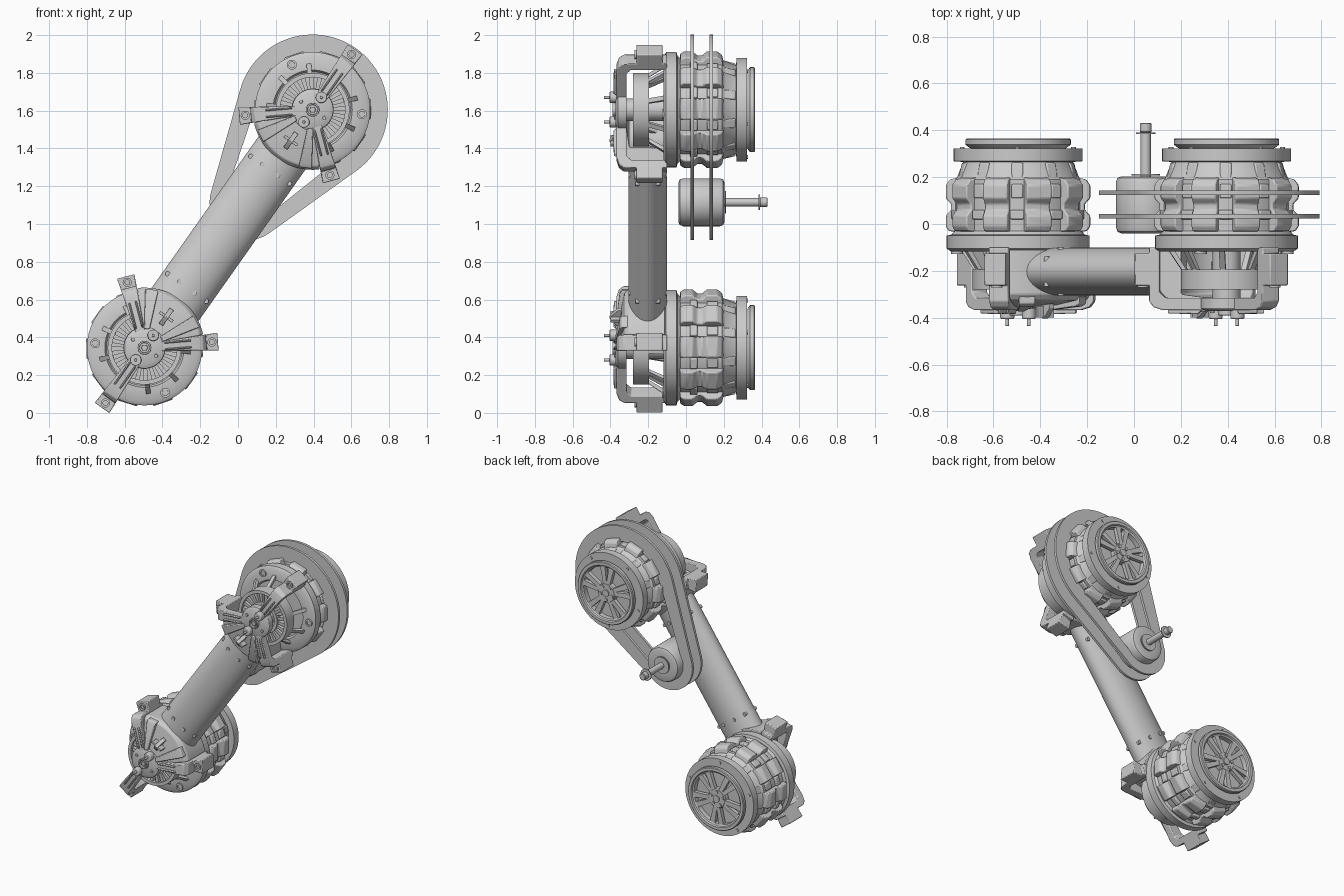
import bpy, bmesh, math
from math import sin, cos, radians as rad, pi

if "Cube" in bpy.data.objects:
    bpy.data.objects.remove(bpy.data.objects["Cube"])

LOW, UP, PUL = (-0.495, 0.345), (0.395, 1.605), (0.05, 1.115)


def finish(name, bm, bevel=0):
    bmesh.ops.remove_doubles(bm, verts=bm.verts, dist=1e-5)
    bmesh.ops.recalc_face_normals(bm, faces=bm.faces)
    for f in bm.faces:
        f.smooth = True
    for e in bm.edges:
        e.smooth = len(e.link_faces) == 2 and e.calc_face_angle(0) < rad(35)
    me = bpy.data.meshes.new(name)
    bm.to_mesh(me)
    bm.free()
    ob = bpy.data.objects.new(name, me)
    bpy.context.collection.objects.link(ob)
    if bevel:
        m = ob.modifiers.new("bevel", 'BEVEL')
        m.width, m.segments, m.limit_method = bevel, 2, 'ANGLE'
    return ob


def polar(c, a, r, y, t=0):
    """Point at angle a and radius r around a y-axis through c; t is sideways."""
    a = rad(a)
    return (c[0] + r * cos(a) - t * sin(a), y, c[1] + r * sin(a) + t * cos(a))


def loft(bm, loops, closed):
    """Skin equal-length loops of points; cap the ends when open."""
    vs = [[bm.verts.new(p) for p in l] for l in loops]
    n, m = len(vs), len(vs[0])
    for i in range(n if closed else n - 1):
        a, b = vs[i], vs[(i + 1) % n]
        for j in range(m):
            k = (j + 1) % m
            bm.faces.new((a[j], a[k], b[k], b[j]))
    if not closed:
        bm.faces.new(vs[0])
        bm.faces.new(vs[-1])


def lathe(bm, c, prof, seg=64, a0=0, a1=360):
    """Turn a closed (radius, y) profile about the y-axis through c."""
    full = a1 - a0 == 360
    n = seg if full else seg + 1
    loft(bm, [[polar(c, a0 + (a1 - a0) * i / seg, r, y) for r, y in prof]
              for i in range(n)], full)


def disc(bm, c, r, y0, y1, seg=24, hole=0.0, ch=0.0):
    lathe(bm, c, [(hole, y0), (r - ch, y0), (r, y0 + ch), (r, y1 - ch), (r - ch, y1), (hole, y1)]
          if ch else [(hole, y0), (r, y0), (r, y1), (hole, y1)], seg)


def slab(bm, c, a, prof, w0, w1=None, t=0):
    """Radial (radius, y) profile given sideways width, tapering w0 to w1."""
    w1 = w0 if w1 is None else w1
    lo, hi = min(p[0] for p in prof), max(p[0] for p in prof)
    wid = lambda r: (w0 + (w1 - w0) * (r - lo) / (hi - lo)) / 2
    loft(bm, [[polar(c, a, r, y, t + s * wid(r)) for r, y in prof] for s in (-1, 1)], False)


def box(r0, r1, y0, y1):
    return [(r0, y0), (r1, y0), (r1, y1), (r0, y1)]


def at(c, a, r):
    p = polar(c, a, r, 0)
    return (p[0], p[2])


def motor(tag, c, base):
    # drum with front plate and tapered rear
    bm = bmesh.new()
    lathe(bm, c, [(0, -.10), (.2, -.10), (.21, -.118), (.285, -.118), (.305, -.105), (.305, -.05),
                  (.285, -.045), (.272, -.03), (.272, .19), (.26, .2), (.235, .265),
                  (.275, .268), (.275, .322), (.2, .322), (.2, .315), (0, .315)], 96)
    finish(tag + "_drum", bm)

    # raised notched blocks around the drum
    bm = bmesh.new()
    prof = [(.25, -.035), (.295, -.03), (.308, -.01), (.308, .035), (.285, .06), (.285, .085),
            (.308, .11), (.308, .165), (.29, .19), (.25, .2)]
    for k in range(10):
        slab(bm, c, base + 18 + 36 * k, prof, .11)
        slab(bm, c, base + 36 * k, box(.26, .29, .02, .06), .06)
        slab(bm, c, base + 36 * k, box(.26, .285, .11, .17), .05)
        slab(bm, c, base + 36 * k, [(.22, .19), (.262, .19), (.245, .262), (.22, .262)], .05)
    finish(tag + "_drum_blocks", bm, .006)

    # rear spoked wheel
    bm = bmesh.new()
    lathe(bm, c, [(.185, .31), (.22, .335), (.225, .34), (.225, .36), (.22, .365), (.2, .365),
                  (.195, .355), (.185, .35)], 72)
    disc(bm, c, .07, .31, .355, 32, ch=.006)
    disc(bm, c, .025, .35, .363, 20)
    for k in range(5):
        for s in (-11, 11):
            slab(bm, c, base + 72 * k + s, [(.05, .325), (.19, .325), (.19, .35), (.05, .354)], .026, .04)
        disc(bm, at(c, base + 72 * k + 36, .048), .012, .35, .362, 12)
        disc(bm, at(c, base + 72 * k + 36, .25), .01, .318, .328, 12)
    finish(tag + "_rear_wheel", bm)

    # ventilated front rotor with slanted cage struts
    bm = bmesh.new()
    lathe(bm, c, box(.172, .195, -.28, -.195), 64)
    lathe(bm, c, box(.09, .112, -.275, -.2), 48)
    disc(bm, c, .06, -.34, -.09, 32)
    for k in range(24):
        slab(bm, c, base + 15 * k, box(.1, .18, -.265, -.21), .014, .026)
    for k in range(9):
        slab(bm, c, base + 40 * k + 20, [(.17, -.2), (.19, -.2), (.25, -.11), (.225, -.11)], .025)
    finish(tag + "_rotor", bm)

    # front bracket: three bent arms with lugs, and a mount toward the tube
    arm = [(.06, -.368), (.27, -.368), (.31, -.355), (.328, -.33), (.328, -.262), (.39, -.262),
           (.39, -.125), (.328, -.125), (.328, -.1), (.285, -.1), (.285, -.29), (.26, -.315), (.06, -.315)]
    rib = [(.1, -.36), (.25, -.36), (.25, -.382), (.12, -.385)]
    bm = bmesh.new()
    for a, w in ((180, .06), (50, .045), (-50, .045)):
        slab(bm, c, base + a, arm, w, .095)
        for t in (-.018, .018):
            slab(bm, c, base + a, rib, .01, t=t)
    lathe(bm, c, [(.09, -.36), (.2, -.345), (.3, -.325), (.318, -.3), (.318, -.11), (.2, -.11),
                  (.2, -.3), (.09, -.315)], 24, base - 42, base + 42)
    for a in (-28, 28):
        slab(bm, c, base + a, [(.1, -.34), (.31, -.3), (.31, -.34), (.29, -.352), (.1, -.375)], .03, .07)
    finish(tag + "_bracket", bm, .005)

    # lug eyelets and plate bolts
    bm = bmesh.new()
    for a in (180, 50, -50):
        disc(bm, at(c, base + a, .358), .024, -.272, -.26, 20, hole=.013)
    for a in (120, -120):
        p = at(c, base + a, .262)
        disc(bm, p, .026, -.128, -.11, 20, hole=.015)
        disc(bm, p, .015, -.122, -.11, 6)
    finish(tag + "_bolts", bm)

    # hub with centre nut, two terminals and a cable clip
    bm = bmesh.new()
    lathe(bm, c, [(0, -.372), (.085, -.372), (.11, -.36), (.11, -.315), (0, -.315)], 48)
    disc(bm, c, .036, -.39, -.36, 28, hole=.026)
    disc(bm, c, .018, -.385, -.36, 6)
    for a in (0, 180):
        p = at(c, base + a, .08)
        disc(bm, p, .03, -.405, -.36, 20, ch=.004)
        disc(bm, p, .008, -.435, -.4, 10)
    for a in (90, 270):
        disc(bm, at(c, base + a, .075), .01, -.38, -.36, 10)
    slab(bm, c, base, [(.15, -.35), (.25, -.34), (.25, -.36), (.215, -.395), (.2, -.405),
                       (.185, -.395), (.15, -.37)], .026)
    slab(bm, c, base, box(.192, .208, -.4, -.35), .085)
    finish(tag + "_hub", bm, .002)


def hull(r1, r2, n=48):
    """Outline of a belt around the upper motor (r1) and the pulley (r2)."""
    dx, dz = PUL[0] - UP[0], PUL[1] - UP[1]
    psi, b = math.atan2(dz, dx), math.acos((r1 - r2) / math.hypot(dx, dz))
    pts = []
    for c, r, s, e in ((UP, r1, psi + b, psi - b + 2 * pi), (PUL, r2, psi - b, psi + b)):
        for i in range(n + 1):
            a = s + (e - s) * i / n
            pts.append((c[0] + r * cos(a), c[1] + r * sin(a)))
    return pts


dx, dz = UP[0] - LOW[0], UP[1] - LOW[1]
ang, length = math.degrees(math.atan2(dz, dx)), math.hypot(dx, dz)
motor("lower_motor", LOW, ang)
motor("upper_motor", UP, ang + 180)

# oval arm tube
bm = bmesh.new()
loft(bm, [[polar(LOW, ang, s, -.203 + .102 * sin(2 * pi * i / 64), .152 * cos(2 * pi * i / 64))
           for i in range(64)] for s in (.21, length - .21)], False)
finish("arm_tube", bm)

# tube screws near both ends
bm = bmesh.new()
for s in (.39, length - .39):
    for t in (-.125, -.05, .05, .125):
        depth = .102 * math.sqrt(1 - (t / .152) ** 2)
        p = polar(LOW, ang, s, 0, t)
        disc(bm, (p[0], p[2]), .013, -.203 - depth - .006, -.203 + depth + .006, 14)
finish("tube_screws", bm)

# two flat belts
for name, y in (("front_belt", .024), ("rear_belt", .124)):
    bm = bmesh.new()
    out, inn = hull(.398, .2), hull(.29, .122)
    loft(bm, [[(o[0], y, o[1]), (o[0], y + .018, o[1]), (i[0], y + .018, i[1]), (i[0], y, i[1])]
              for o, i in zip(out, inn)], True)
    finish(name, bm)

# pulley and its spindle
bm = bmesh.new()
lathe(bm, PUL, [(0, -.04), (.105, -.04), (.12, -.033), (.127, -.015), (.127, .18), (.12, .197),
                (.105, .203), (.06, .203), (.055, .195), (0, .195)], 64)
finish("pulley", bm)
bm = bmesh.new()
disc(bm, PUL, .06, .206, .213, 32)
disc(bm, PUL, .022, .19, .39, 24)
disc(bm, PUL, .042, .384, .391, 28)
disc(bm, PUL, .025, .39, .432, 24, ch=.004)
finish("pulley_spindle", bm)
